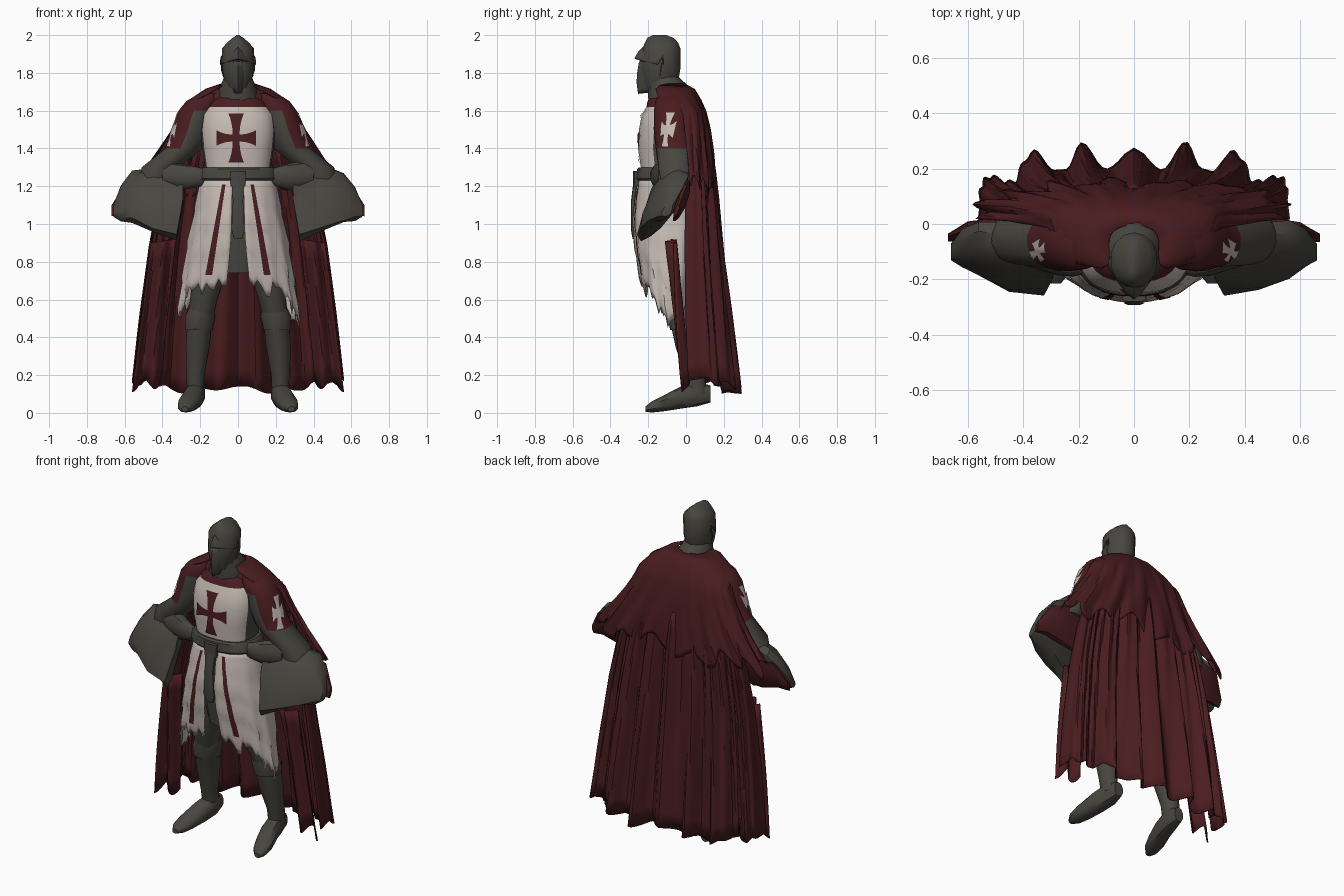
import bpy, bmesh, random
from math import sin, cos, pi
from mathutils import Vector
from mathutils.bvhtree import BVHTree

random.seed(4)
if "Cube" in bpy.data.objects:
    bpy.data.objects.remove(bpy.data.objects["Cube"])


def material(name, rgb):
    m = bpy.data.materials.new(name)
    m.use_nodes = True
    m.diffuse_color = (*rgb, 1)
    b = m.node_tree.nodes["Principled BSDF"]
    b.inputs["Base Color"].default_value = (*rgb, 1)
    b.inputs["Roughness"].default_value = 0.8
    return m


GREY = material("steel grey", (0.064, 0.061, 0.05))
RED = material("dark red cloth", (0.068, 0.012, 0.014))
WHITE = material("off white cloth", (0.56, 0.49, 0.45))
BLACK = material("eye slit black", (0.02, 0.02, 0.017))
parts = []


def build(name, rows, mats, closed=False, cap=False, rule=None, thick=0):
    """Skin rows of points; rule(face) gives a material index."""
    bm = bmesh.new()
    vs = [[bm.verts.new(p) for p in row] for row in rows]
    n = len(rows[0])
    for a, b in zip(vs, vs[1:]):
        for i in range(n if closed else n - 1):
            j = (i + 1) % n
            bm.faces.new((a[i], a[j], b[j], b[i]))
    if cap:
        bm.faces.new(vs[0])
        bm.faces.new(vs[-1])
    bmesh.ops.recalc_face_normals(bm, faces=bm.faces)
    bm.normal_update()
    for f in bm.faces:
        f.material_index = rule(f) if rule else 0
    me = bpy.data.meshes.new(name)
    bm.to_mesh(me)
    bm.free()
    for m in mats:
        me.materials.append(m)
    ob = bpy.data.objects.new(name, me)
    bpy.context.collection.objects.link(ob)
    if thick:
        mod = ob.modifiers.new("thickness", "SOLIDIFY")
        mod.thickness, mod.offset = thick, 0
    parts.append(ob)
    return ob


def spow(v, e):
    return abs(v) ** e * (1 if v >= 0 else -1)


def loft(name, rings, mats, axis="z", n=12, e=1, shear=0, rule=None, rough=0):
    """Rings are (position on axis, centre a, centre b, radius a, radius b)."""
    rows = []
    for k, a, b, ra, rb in rings:
        row = []
        for i in range(n):
            t = 2 * pi * (i + 0.5) / n
            q = 1 + random.uniform(-rough, rough)
            v = b + rb * q * spow(sin(t), e)
            u = a + ra * q * spow(cos(t), e) + shear * (v - b)
            row.append({"z": (u, v, k), "y": (u, k, v), "x": (k, u, v)}[axis])
        rows.append(row)
    return build(name, rows, mats, True, True, rule)


def sheet(name, f, nu, nv, mats, thick=0.006):
    rows = [[f(i / nu, j / nv) for i in range(nu + 1)] for j in range(nv + 1)]
    return build(name, rows, mats, thick=thick)


def prof(table, k):
    """Linear lookup in a table with falling keys."""
    for a, b in zip(table, table[1:]):
        if k >= b[0]:
            t = (a[0] - k) / (a[0] - b[0])
            return [p + (q - p) * t for p, q in zip(a[1:], b[1:])]
    return table[-1][1:]


def decal(name, target, f, direction, nu, nv, mat):
    """Thin painted patch projected on to another part."""
    me = target.data
    tree = BVHTree.FromPolygons([v.co for v in me.vertices], [p.vertices[:] for p in me.polygons])
    d = Vector(direction).normalized()

    def onto(u, v):
        p = Vector(f(u, v))
        hit = tree.ray_cast(p - d * 2, d)[0] or tree.find_nearest(p)[0]
        return hit - d * 0.006
    return sheet(name, onto, nu, nv, [mat], 0)


def cross(name, target, centre, across, direction, lu, lv, w, flare, mat):
    up = Vector((0, 0, 1))
    for k, (a, b, l) in enumerate(((Vector(across), up, lu), (up, Vector(across), lv))):
        def f(u, v):
            s = 2 * u - 1
            return Vector(centre) + a * l * s + b * (2 * v - 1) * w * (1 + flare * abs(s) ** 2.5)
        decal(name + ("_bar", "_post")[k], target, f, direction, 16, 4, mat)


# Torso with white surcoat front and red collar
def torso_rule(f):
    c = f.calc_center_median()
    return 2 if c.z > 1.62 else (1 if f.normal.y < -0.35 else 0)


torso = loft("torso", [(1.18, 0, -.1, .19, .14), (1.3, 0, -.1, .175, .14), (1.4, 0, -.105, .19, .15),
                       (1.5, 0, -.1, .2, .15), (1.58, 0, -.095, .19, .14), (1.62, 0, -.09, .165, .12),
                       (1.65, 0, -.09, .14, .115), (1.68, 0, -.09, .09, .09)],
             [GREY, WHITE, RED], n=24, e=0.8, rule=torso_rule)
cross("chest_cross", torso, (-.01, -.2, 1.455), (1, 0, 0), (0, 1, 0), .105, .13, .018, 1.3, RED)
loft("gorget", [(1.62, 0, -.085, .11, .11), (1.67, 0, -.085, .115, .12), (1.72, 0, -.09, .1, .115),
                (1.78, 0, -.125, .075, .085)], [GREY], rough=.03)
loft("cowl", [(1.6, 0, -.05, .25, .11), (1.67, 0, -.05, .2, .11), (1.72, 0, -.06, .11, .09)],
     [RED], n=20, rough=.03)

# Helmet, pointed visor, brow and eye slit
loft("helmet", [(1.72, 0, -.14, .055, .08), (1.76, 0, -.135, .075, .095), (1.82, 0, -.135, .085, .105),
                (1.93, 0, -.13, .086, .1), (1.96, 0, -.13, .06, .088), (1.985, 0, -.135, .03, .07),
                (2.0, 0, -.14, .006, .035)], [GREY], n=14)


def wedge(name, table, mat, drop=0):
    def f(u, v):
        z = table[0][0] + (table[-1][0] - table[0][0]) * v
        w, y = prof(table, z)
        s = 2 * u - 1
        return (w * s, y + .12 * abs(s) ** 1.3, z - drop * abs(s))
    sheet(name, f, 8, 6, [mat], .008)


wedge("visor", [(1.86, .09, -.245), (1.8, .086, -.255), (1.75, .068, -.258), (1.69, .03, -.25)], GREY, -.01)
wedge("eye_slit", [(1.885, .088, -.24), (1.855, .088, -.24)], BLACK, .01)
wedge("brow", [(1.94, .07, -.22), (1.91, .09, -.25), (1.875, .092, -.27)], GREY, .03)

# Belt, buckle and hanging strap
loft("belt", [(1.23, 0, -.1, .205, .155), (1.24, 0, -.1, .212, .163), (1.29, 0, -.1, .203, .16),
              (1.3, 0, -.1, .193, .15)], [GREY], n=20, e=.85)
loft("buckle", [(1.2, 0, -.262, .04, .018), (1.28, 0, -.262, .045, .018)], [GREY], n=8, e=.5)
loft("belt_strap", [(.92, 0, -.275, .022, .008), (.97, 0, -.28, .036, .012), (1.12, 0, -.28, .028, .012),
                    (1.24, 0, -.265, .034, .012)], [GREY], n=8, e=.5)
loft("inner_skirt", [(.74, 0, -.1, .1, .1), (.95, 0, -.09, .17, .14), (1.22, 0, -.1, .185, .14)],
     [GREY], n=16, rough=.04)

SKIRT = [(1.24, .195, .155), (1.05, .23, .187), (.9, .262, .18), (.7, .29, .15), (.45, .32, .1)]
CAPE = [(1.42, .33, .1, .01), (1.2, .4, .12, .02), (.9, .46, .145, .02), (.5, .51, .175, .03), (.1, .55, .19, .05)]
MANTLE = [(1.74, .09, .07, -.075, .8), (1.72, .16, .11, -.07, .9), (1.66, .25, .13, -.055, .6),
          (1.6, .3, .1, 0, .1), (1.5, .35, .115, .005, .05), (1.35, .45, .13, .01, 0), (1.18, .58, .13, .02, 0)]


def arm_rule(f):
    c = f.calc_center_median()
    out = f.normal.x * c.x > .2 * abs(c.x)
    return 1 if c.z > 1.6 or (out and c.z > 1.38) else 0


for s, side in ((-1, "right"), (1, "left")):
    # Leg, boot cuff and foot
    loft(side + "_leg", [(.1, s * .225, .06, .045, .055), (.2, s * .225, .045, .048, .055),
                         (.35, s * .215, .02, .066, .075), (.5, s * .2, -.01, .07, .08),
                         (.6, s * .18, -.04, .075, .08), (.8, s * .14, -.06, .095, .1),
                         (1.1, s * .1, -.08, .09, .1)], [GREY], rough=.05)
    loft(side + "_boot_cuff", [(.44, s * .207, 0, .074, .084), (.51, s * .2, -.01, .084, .09),
                               (.55, s * .195, -.02, .07, .08)], [GREY], rough=.04)
    loft(side + "_foot", [(.13, s * .22, .1, .03, .045), (.06, s * .222, .1, .05, .065),
                          (-.03, s * .238, .08, .056, .058), (-.12, s * .262, .05, .056, .042),
                          (-.18, s * .275, .032, .044, .03), (-.215, s * .282, .02, .018, .014)],
         [GREY], axis="y", n=10, e=.85)

    # Ragged layered skirt panel with red stripe
    hem = [random.uniform(-.045, .045) for i in range(31)]

    def skirt(u, v):
        t = .1 + .12 * max(0, v - .6) + 2.3 * u
        low = .66 - .17 * sin(min(t, pi / 2)) ** 6 + hem[round(u * 30)] + (.08 if s < 0 else 0) * u
        z = 1.24 + (low - 1.24) * v
        rx, ry = prof(SKIRT, z)
        r = 1 + .03 * ((v * 4) % 1) + .02 * v * sin(t * 14)
        return (s * rx * r * abs(sin(t)) ** .85, -.09 - ry * r * spow(cos(t), .85), z)

    panel = sheet(side + "_skirt", skirt, 30, 16, [WHITE])
    decal(side + "_skirt_stripe", panel,
          lambda u, v: (s * (.075 + .08 * v + (u - .5) * (.018 + .018 * v)), -.2, 1.21 - .48 * v),
          (0, 1, 0), 2, 24, RED)

    # Upper arm with white shoulder cross
    arm = loft(side + "_upper_arm", [(1.2, s * .45, -.05, .08, .08), (1.3, s * .41, -.05, .1, .1),
                                     (1.4, s * .285, -.06, .1, .1), (1.5, s * .245, -.07, .105, .1),
                                     (1.6, s * .215, -.07, .1, .1), (1.65, s * .185, -.07, .09, .095),
                                     (1.69, s * .15, -.07, .06, .06)],
               [GREY, RED], n=16, rough=.03, rule=arm_rule)
    cross(side + "_shoulder_cross", arm, (s * .33, -.09, 1.5), (-s * .5, .85, 0), (-s, .6, 0),
          .08, .09, .023, 1, WHITE)

    # Wide draped sleeve, its red lining, and the forearm at the hip
    loft(side + "_sleeve", [(s * .29, -.14, 1.21, .035, .08), (s * .325, -.15, 1.105, .055, .19),
                            (s * .45, -.12, 1.13, .08, .175), (s * .56, -.09, 1.14, .075, .135),
                            (s * .62, -.09, 1.11, .05, .09), (s * .66, -.1, 1.07, .025, .03)],
         [GREY], axis="x", n=10, e=.75, shear=.45, rough=.08)
    loft(side + "_sleeve_lining", [(s * .38, -.03, 1.12, .02, .11), (s * .5, -.02, 1.13, .035, .11),
                                   (s * .6, -.03, 1.13, .03, .085), (s * .67, -.05, 1.07, .012, .03)],
         [RED], axis="x", n=8, shear=.3, rough=.08)
    loft(side + "_forearm", [(s * .17, -.16, 1.25, .02, .04), (s * .22, -.16, 1.25, .03, .055),
                             (s * .28, -.14, 1.25, .045, .07), (s * .4, -.09, 1.26, .06, .08)],
         [GREY], axis="x", n=10, rough=.08)

    # Front flap of the cape, hanging from the hip
    def flap(u, v):
        x = .33 + .08 * v + (.13 + .02 * v) * u
        y = -.08 + .08 * v + .03 * sin(u * 9 + 2 * v) * (1 - .3 * v)
        return (s * x, y, .92 - .02 * u - (.76 + .03 * sin(u * 8)) * v)

    sheet(side + "_cape_flap", flap, 14, 8, [RED])


# Long pleated cape
def cape(u, v):
    t = -.06 + (pi + .12) * u
    q = spow(cos(t), .8)
    low = .12 + .05 * abs(q) ** 3 + .025 * sin(u * 41) * sin(u * 17)
    z = 1.42 + (low - 1.42) * v
    rx, ry, cy = prof(CAPE, z)
    fold = cos(2 * pi * q / .33) * (.2 + .8 * v) + .25 * sin(37 * t + 3 * v)
    y = cy + ry * spow(sin(t), .6) + .048 * fold * max(0, sin(t)) ** .5
    return (rx * (1 + .025 * fold) * q, y, z)


sheet("long_cape", cape, 112, 14, [RED])


# Short shoulder mantle with a scalloped hem
def mantle(u, v):
    low = 1.2 + .04 * sin(u * 47) + .03 * sin(u * 19)
    z = 1.74 + (low - 1.74) * v
    rx, ry, cy, ext = prof(MANTLE, z)
    t = -ext + (pi + 2 * ext) * u
    fold = sin(t * 17 + 4 * v) + .5 * sin(t * 31)
    r = 1 + .03 * v * fold
    return (rx * r * spow(cos(t), .9), cy + ry * spow(sin(t), .75) + .014 * v * fold * max(0, sin(t)), z)


sheet("shoulder_mantle", mantle, 72, 20, [RED])

for ob in parts:
    ob.select_set(True)
bpy.context.view_layer.objects.active = parts[0]
bpy.ops.object.shade_smooth_by_angle(angle=0.7)
